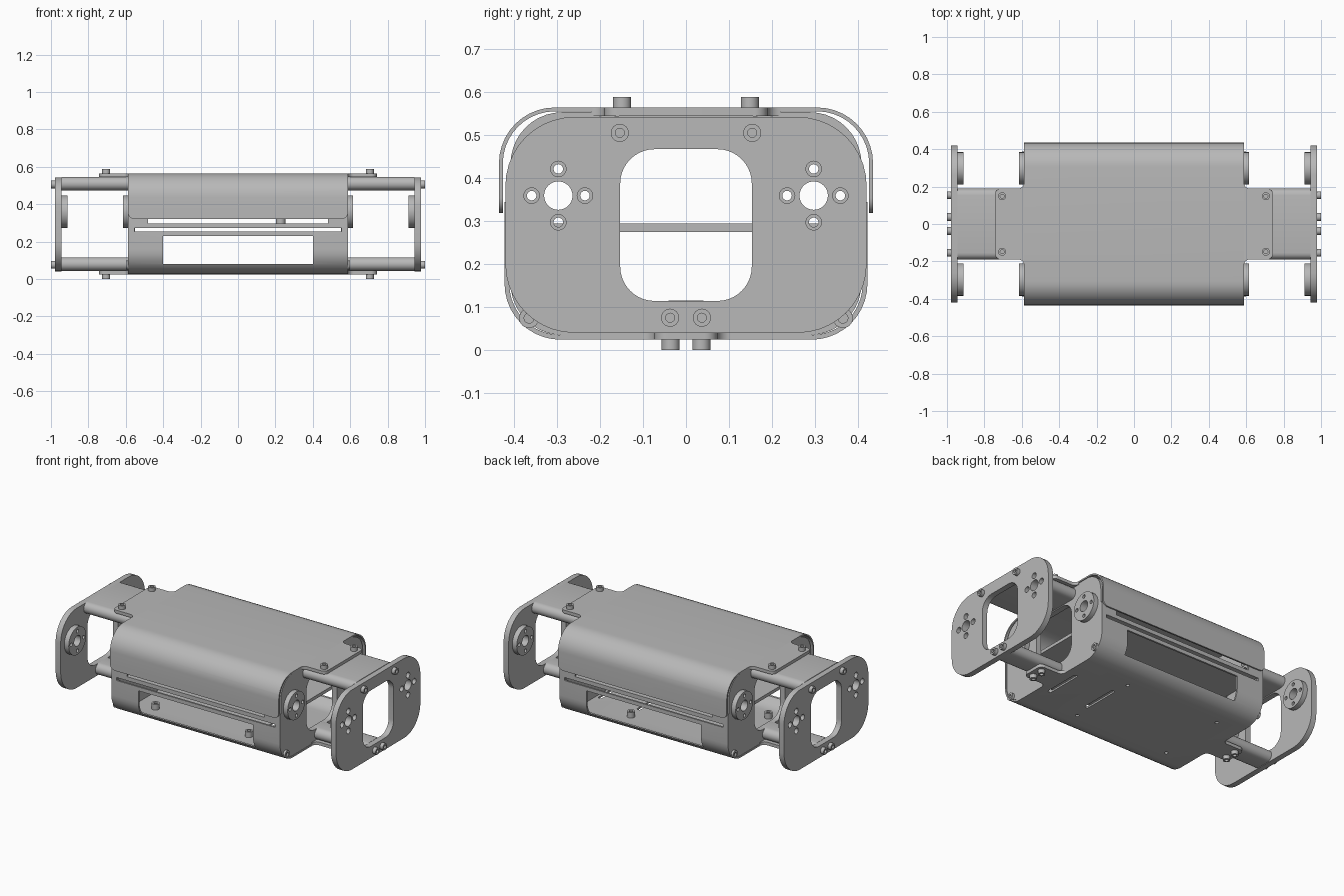
import bpy, bmesh
from math import pi, cos, sin, radians
from mathutils import Vector, Matrix

if "Cube" in bpy.data.objects:
    bpy.data.objects.remove(bpy.data.objects["Cube"])

metal = bpy.data.materials.new("grey_metal")
grey = (0.48, 0.48, 0.48, 1)
metal.diffuse_color = grey
metal.use_nodes = True
metal.node_tree.nodes["Principled BSDF"].inputs["Base Color"].default_value = grey
parts = []


def add(name, bm):
    bmesh.ops.recalc_face_normals(bm, faces=bm.faces)
    mesh = bpy.data.meshes.new(name)
    bm.to_mesh(mesh)
    bm.free()
    mesh.materials.append(metal)
    obj = bpy.data.objects.new(name, mesh)
    bpy.context.scene.collection.objects.link(obj)
    parts.append(obj)
    return obj


def arc(cx, cy, r, start, end, n=10):
    return [(cx + r * cos(radians(start + (end - start) * i / n)),
             cy + r * sin(radians(start + (end - start) * i / n))) for i in range(n + 1)]


def circle(cx, cy, r):
    return arc(cx, cy, r, 0, 348.75, 31)


def rounded(x0, x1, y0, y1, r):
    return (arc(x1 - r, y1 - r, r, 0, 90) + arc(x0 + r, y1 - r, r, 90, 180)
            + arc(x0 + r, y0 + r, r, 180, 270) + arc(x1 - r, y0 + r, r, 270, 360))


def rect(x0, x1, y0, y1):
    return [(x0, y0), (x1, y0), (x1, y1), (x0, y1)]


def prism(name, points, axis, a, b):
    """Extrude a flat outline along one axis from a to b."""
    place = {"x": lambda u, v, d: (d, u, v),
             "y": lambda u, v, d: (u, d, v),
             "z": lambda u, v, d: (u, v, d)}[axis]
    bm = bmesh.new()
    low = [bm.verts.new(place(u, v, a)) for u, v in points]
    high = [bm.verts.new(place(u, v, b)) for u, v in points]
    bm.faces.new(low)
    bm.faces.new(high[::-1])
    for i in range(len(points)):
        j = (i + 1) % len(points)
        bm.faces.new((low[i], low[j], high[j], high[i]))
    return add(name, bm)


def carve(obj, cutter, operation="DIFFERENCE"):
    """Apply a boolean and discard the cutter."""
    parts.remove(cutter)
    mod = obj.modifiers.new("carve", "BOOLEAN")
    mod.operation = operation
    mod.solver = "EXACT"
    mod.object = cutter
    bpy.context.view_layer.objects.active = obj
    bpy.ops.object.modifier_apply(modifier=mod.name)
    bpy.data.objects.remove(cutter)


def mirror(obj):
    """Copy a +x part to the -x side."""
    mesh = obj.data.copy()
    mesh.transform(Matrix.Scale(-1, 4, (1, 0, 0)))
    mesh.flip_normals()
    name = obj.name.replace("left", "right")
    copy = bpy.data.objects.new(name, mesh)
    bpy.context.scene.collection.objects.link(copy)
    parts.append(copy)


def screw(name, base, direction, r=0.021, h=0.024):
    """Cap screw head with a hollow socket."""
    bm = bmesh.new()
    bmesh.ops.create_cone(bm, cap_ends=True, segments=24, radius1=r, radius2=r, depth=h)
    bmesh.ops.translate(bm, verts=bm.verts, vec=(0, 0, h / 2))
    top = max(bm.faces, key=lambda f: f.calc_center_median().z)
    bmesh.ops.inset_individual(bm, faces=[top], thickness=r * 0.5)
    wall = bmesh.ops.extrude_discrete_faces(bm, faces=[top])["faces"][0]
    bmesh.ops.translate(bm, verts=wall.verts, vec=(0, 0, -h * 0.6))
    turn = Vector(direction).to_track_quat("Z", "Y").to_matrix().to_4x4()
    bmesh.ops.transform(bm, matrix=Matrix.Translation(base) @ turn, verts=bm.verts)
    return add(name, bm)


def hub_holes(obj, y, small):
    """Bore with four small holes around it."""
    carve(obj, prism("bore", circle(y, 0.36, 0.033), "x", 0, 1.2))
    for k in range(4):
        c = circle(y + 0.062 * cos(k * pi / 2), 0.36 + 0.062 * sin(k * pi / 2), small)
        carve(obj, prism("hole", c, "x", 0, 1.2))


def frame_plate(name, outline, a, b):
    plate = prism(name, outline, "x", a, b)
    carve(plate, prism("opening", rounded(-0.153, 0.153, 0.115, 0.468, 0.08), "x", 0, 1.2))
    for y in (-0.297, 0.297):
        hub_holes(plate, y, 0.018)
    mirror(plate)


def u_shell(name, half, z_flat, z_edge, r, t):
    """Bent sheet with two rounded corners, extruded along the body."""
    s = 1 if z_flat > z_edge else -1

    def path(w, zf, rad):
        side = arc(w - rad, 0, rad, 0, 90)
        right = [(w, z_edge)] + [(y, zf + s * (v - rad)) for y, v in side]
        return right + [(-y, z) for y, z in reversed(right)]
    pts = path(half, z_flat, r) + path(half - t, z_flat - s * t, r - t)[::-1]
    return prism(name, pts, "x", -0.588, 0.588)


# Outer and inner frame plates
frame_plate("left_end_plate", rounded(-0.42, 0.42, 0.041, 0.543, 0.16), 0.943, 0.978)
frame_plate("left_body_plate", rounded(-0.408, 0.408, 0.036, 0.554, 0.12), 0.55, 0.585)

# Round hubs on the plates
for side, y in (("front", -0.297), ("back", 0.297)):
    for place, a, b in (("end", 0.912, 0.943), ("body", 0.585, 0.615)):
        hub = prism(f"left_{side}_{place}_hub", circle(y, 0.36, 0.087), "x", a, b)
        hub_holes(hub, y, 0.011)
        mirror(hub)

# Upper cover with rounded lower corners
cover = u_shell("upper_cover", 0.435, 0.565, 0.32, 0.13, 0.009)
carve(cover, prism("trim", rounded(-0.588, 0.588, 0.32, 0.8, 0.035), "y", -1, 1), "INTERSECT")

# Lower tray with side windows, long side slots and floor openings
tray = u_shell("lower_tray", 0.422, 0.025, 0.345, 0.13, 0.011)
for x, z0, z1 in ((0.4, 0.08, 0.23), (0.553, 0.254, 0.273), (0.48, 0.298, 0.33)):
    carve(tray, prism("slot", rect(-x, x, z0, z1), "y", -1, 1))
for x in (0.25, 0.52):
    carve(tray, prism("slot", rounded(x - 0.012, x + 0.012, -0.12, 0.12, 0.011), "z", -1, 0.1))
for x in (-0.42, 0.23):
    for y in (-0.22, 0.22):
        carve(tray, prism("hole", circle(x, y, 0.011), "z", -1, 0.1))
        screw("tray_screw", (x, y, 0.036), (0, 0, 1), 0.023, 0.035)

# Shelf inside the body
prism("shelf", rect(-0.55, 0.55, -0.41, 0.41), "z", 0.275, 0.295)
for y in (-0.22, 0.22):
    screw("shelf_screw", (0.228, y, 0.295), (0, 0, 1), 0.025, 0.028)

# Round-edged spars, cover tabs and their screws
for name, w, z, tab, s in (("upper", 0.19, 0.51, 0.565, 1), ("lower", 0.073, 0.08, 0.025, -1)):
    r = 0.036
    mirror(prism(f"left_{name}_spar", arc(w - r, z, r, -90, 90) + arc(r - w, z, r, 90, 270),
                 "x", 0.56, 0.943))
    corner = 0.03
    half = ([(0.57, w + corner)] + arc(0.588 + corner, w + corner, corner, 180, 270)
            + arc(0.742 - corner, w - corner, corner, 90, 0))
    outline = half + [(x, -y) for x, y in reversed(half)]
    mirror(prism(f"left_{name}_tab", outline, "z", tab - s * 0.02, tab))
    for y in (r - w, w - r):
        mirror(screw(f"left_{name}_tab_screw", (0.705, y * 0.965, tab), (0, 0, s)))
        mirror(screw(f"left_{name}_end_screw", (0.978, y, z - 0.004), (1, 0, 0), 0.021, 0.022))

# Corner screws on the body plates
for y in (-0.365, 0.365):
    mirror(screw("left_corner_screw", (0.585, y, 0.075), (1, 0, 0), 0.023, 0.015))

# Smooth rounded surfaces, keep crisp edges
bpy.ops.object.select_all(action="DESELECT")
for obj in parts:
    obj.select_set(True)
bpy.context.view_layer.objects.active = parts[0]
bpy.ops.object.shade_smooth_by_angle(angle=radians(30))
